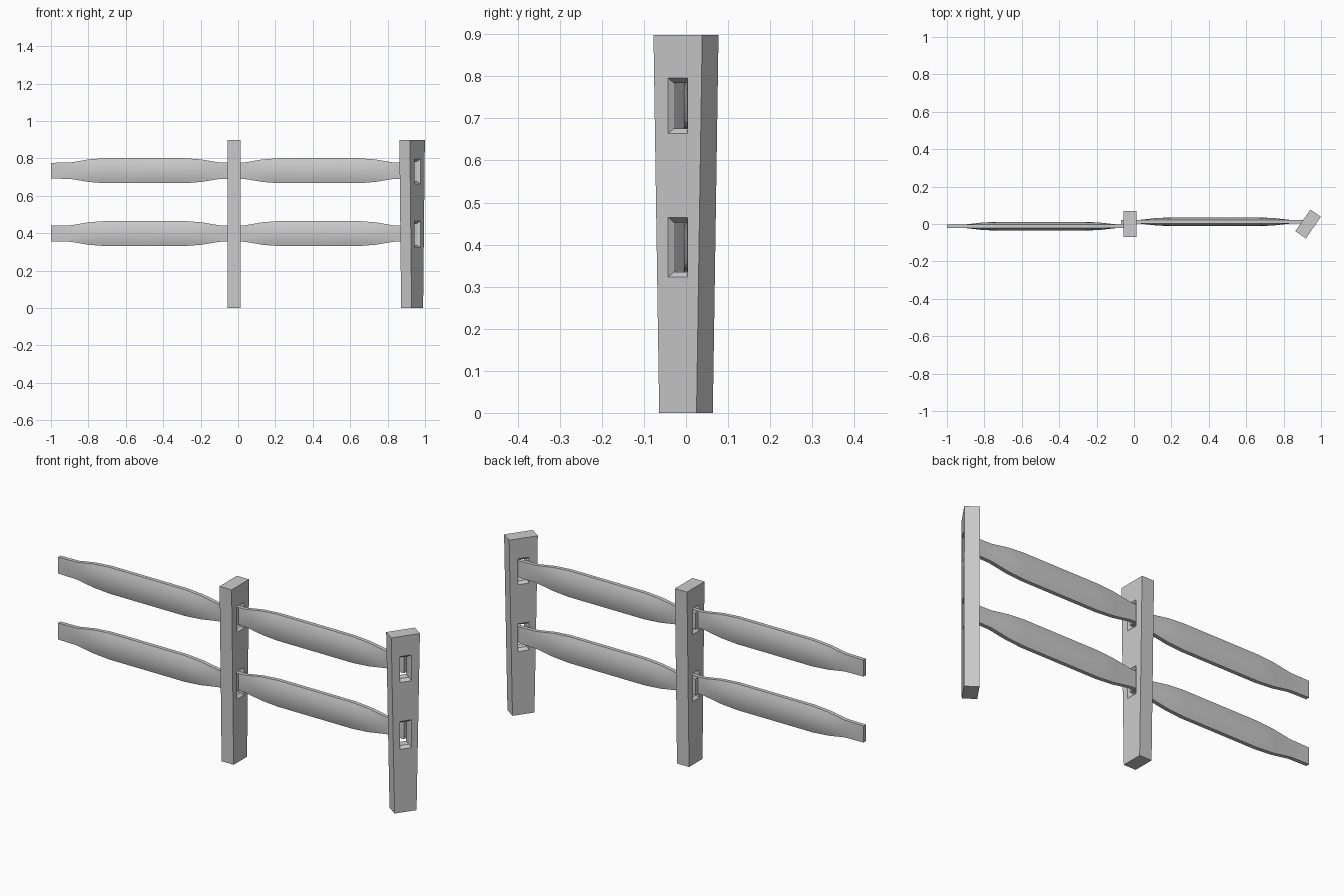
import bpy, bmesh, math
from mathutils import Matrix

if "Cube" in bpy.data.objects:
    bpy.data.objects.remove(bpy.data.objects["Cube"])


def loft(name, rings):
    """Skin a list of closed rings and cap both ends."""
    bm = bmesh.new()
    loops = [[bm.verts.new(p) for p in r] for r in rings]
    n = len(rings[0])
    for a, b in zip(loops, loops[1:]):
        for i in range(n):
            j = (i + 1) % n
            bm.faces.new((a[i], a[j], b[j], b[i]))
    bm.faces.new(loops[0])
    bm.faces.new(loops[-1])
    bmesh.ops.recalc_face_normals(bm, faces=bm.faces)
    me = bpy.data.meshes.new(name)
    bm.to_mesh(me)
    bm.free()
    ob = bpy.data.objects.new(name, me)
    bpy.context.collection.objects.link(ob)
    return ob


def activate(ob):
    bpy.ops.object.select_all(action='DESELECT')
    ob.select_set(True)
    bpy.context.view_layer.objects.active = ob


# Tapered post with two flared rail slots
def make_post(name, x, angle):
    w = 0.034
    post = loft(name, [[(-w, -d, z), (w, -d, z), (w, d, z), (-w, d, z)]
                       for z, d in ((0, 0.054), (0.898, 0.0705))])
    for zc, h in ((0.73, 0.066), (0.394, 0.071)):
        # hourglass-shaped cutter running through the post
        stations = ((-w - 0.015, 0.034, h + 0.012), (-w + 0.015, 0.022, h - 0.012),
                    (w - 0.015, 0.022, h - 0.012), (w + 0.015, 0.034, h + 0.012))
        cutter = loft("slot_cutter", [[(u, -b, zc - a), (u, b, zc - a),
                                       (u, b, zc + a), (u, -b, zc + a)]
                                      for u, b, a in stations])
        cutter.hide_render = True
        mod = post.modifiers.new("slot", 'BOOLEAN')
        mod.operation = 'DIFFERENCE'
        mod.solver = 'EXACT'
        mod.object = cutter
        activate(post)
        bpy.ops.object.modifier_apply(modifier=mod.name)
        bpy.data.objects.remove(cutter, do_unlink=True)
    post.matrix_world = Matrix.Translation((x, 0, 0)) @ Matrix.Rotation(angle, 4, 'Z')


# Rail: flat tongues at the ends, bulging sides in the middle
def make_rail(name, x0, y, z, length=1.005):
    half = [(0, 0.042, 0.010), (0.105, 0.044, 0.0105), (0.20, 0.060, 0.021),
            (0.29, 0.067, 0.0225)]
    stations = half + [(length - u, h, t) for u, h, t in reversed(half)]
    edge, segs = 0.0098, 8
    rings = []
    for u, h, t in stations:
        side = [(edge + (t - edge) * (1 - s * s), s * h)
                for s in (-1 + 2 * i / segs for i in range(segs + 1))]
        rings.append([(u, a, b) for a, b in side] +
                     [(u, -a, b) for a, b in reversed(side)])
    rail = loft(name, rings)
    rail.location = (x0, y, z)
    activate(rail)
    bpy.ops.object.shade_smooth_by_angle(angle=math.radians(30))


make_post("middle_post", -0.021, 0)
make_post("end_post", 0.931, math.radians(-34.8))

for level, z in (("upper", 0.734), ("lower", 0.398)):
    make_rail(level + "_left_rail", -1.0, -0.012, z)
    make_rail(level + "_right_rail", -0.07, 0.012, z)
